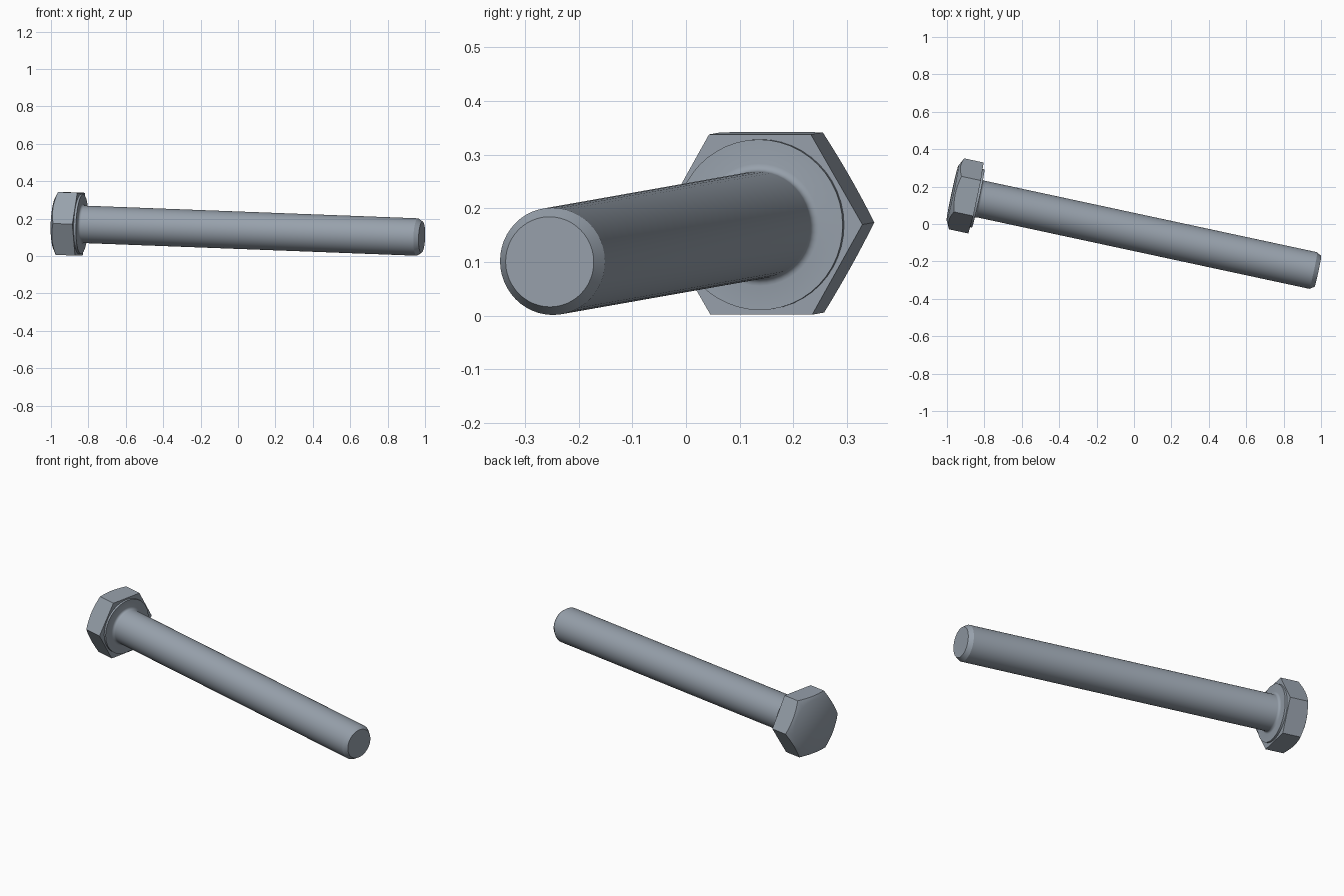
import bpy, bmesh
from math import cos, sin, pi, radians
from mathutils import Vector, Matrix

cube = bpy.data.objects.get("Cube")
if cube:
    bpy.data.objects.remove(cube)

# Steel material
steel = bpy.data.materials.new("steel_grey")
steel.use_nodes = True
colour = (0.31, 0.355, 0.41, 1)
steel.diffuse_color = colour
steel.node_tree.nodes["Principled BSDF"].inputs["Base Color"].default_value = colour

# Bolt frame: origin under the head, local z along the shank, local x level
seat = Vector((-0.845, 0.139, 0.17))
tip = Vector((0.983, -0.254, 0.1005))
axis = (tip - seat).normalized()
length = (tip - seat).length
side = Vector((0, 0, 1)).cross(axis).normalized()
frame = Matrix((side, axis.cross(side), axis)).transposed().to_4x4()
frame.translation = seat

SEGMENTS = 48
CORNER = 0.194          # hexagon corner radius
APOTHEM = CORNER * cos(pi / 6)
angles = [2 * pi * i / SEGMENTS for i in range(SEGMENTS)]


def hex_radius(a):
    return APOTHEM / cos(a % (pi / 3) - pi / 6)


def circle(radius, z):
    return [(radius * cos(a), radius * sin(a), z) for a in angles]


def loft(name, rings, smooth_angle):
    """Bridge rings of points and cap both ends."""
    bm = bmesh.new()
    loops = [[bm.verts.new(p) for p in ring] for ring in rings]
    for low, high in zip(loops, loops[1:]):
        for i in range(SEGMENTS):
            j = (i + 1) % SEGMENTS
            bm.faces.new((low[i], low[j], high[j], high[i]))
    bm.faces.new(loops[0][::-1])
    bm.faces.new(loops[-1])
    bmesh.ops.recalc_face_normals(bm, faces=bm.faces)
    mesh = bpy.data.meshes.new(name)
    bm.to_mesh(mesh)
    bm.free()
    mesh.materials.append(steel)
    obj = bpy.data.objects.new(name, mesh)
    bpy.context.collection.objects.link(obj)
    obj.matrix_world = frame
    bpy.ops.object.select_all(action="DESELECT")
    obj.select_set(True)
    bpy.context.view_layer.objects.active = obj
    bpy.ops.object.shade_smooth_by_angle(angle=radians(smooth_angle))
    return obj


# Hexagonal head with a conical chamfer on its outer end
END, FLAT, DROP = -0.128, 0.15, 0.022
chamfer_edge, seat_edge = [], []
for a in angles:
    r = hex_radius(a)
    z = END + DROP * (r - FLAT) / (CORNER - FLAT)
    chamfer_edge.append((r * cos(a), r * sin(a), z))
    seat_edge.append((r * cos(a), r * sin(a), 0))
loft("hex_head", [circle(FLAT, END), chamfer_edge, seat_edge], 40)

# Shank with washer face, fillet under the head and chamfered tip
SHANK, WASHER, FILLET = 0.1, 0.012, 0.014
rings = [circle(0.159, -0.005), circle(0.159, WASHER)]
for step in range(5):
    t = step / 4 * pi / 2
    rings.append(circle(SHANK + FILLET * (1 - sin(t)), WASHER + FILLET * (1 - cos(t))))
rings += [circle(SHANK, length - 0.025), circle(0.084, length)]
loft("shank", rings, 25)
